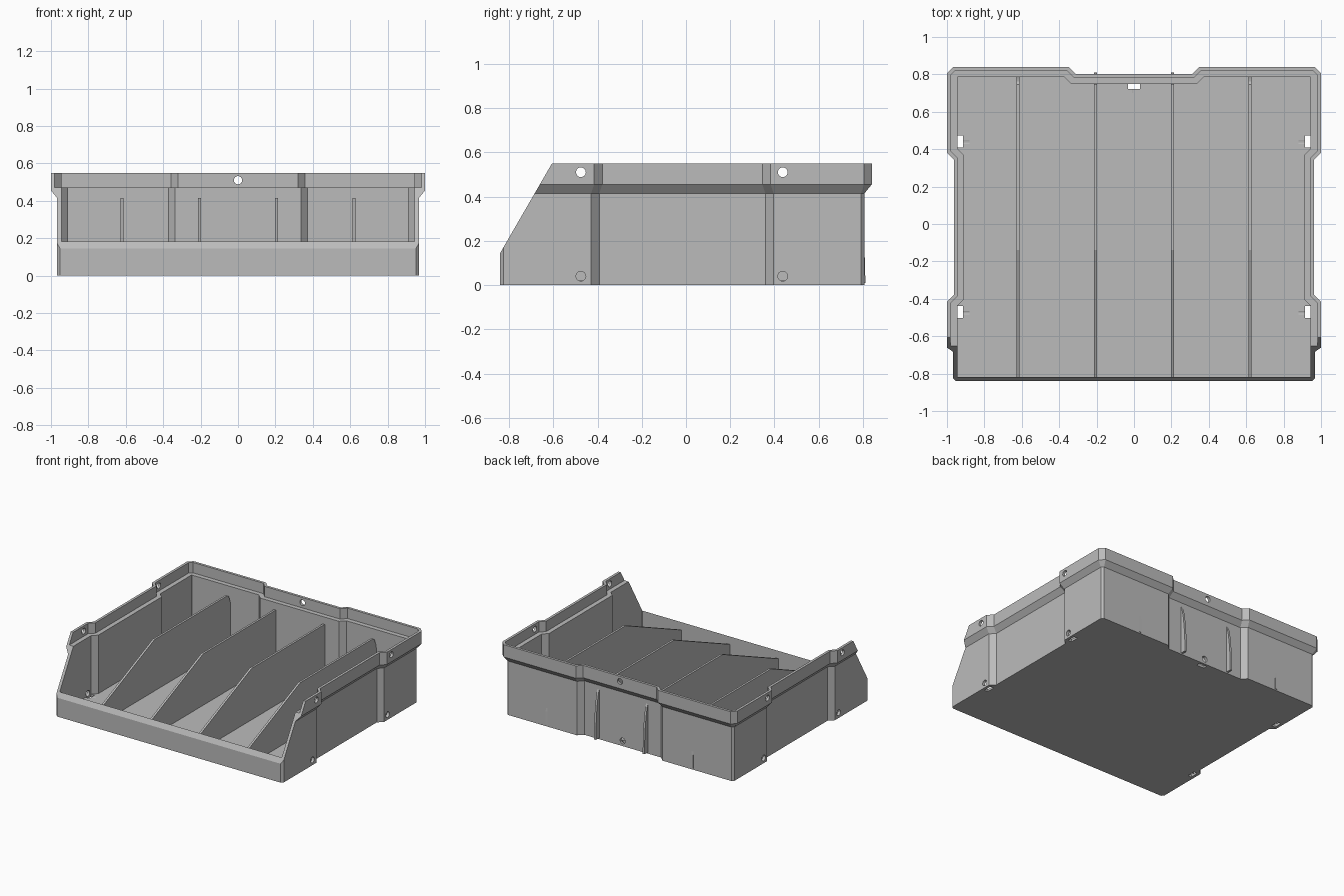
import bpy, bmesh, math
from mathutils import Vector, Matrix

cube = bpy.data.objects.get("Cube")
if cube:
    bpy.data.objects.remove(cube, do_unlink=True)

grey = bpy.data.materials.new("grey plastic")
grey.use_nodes = True
colour = (0.5, 0.5, 0.5, 1)
grey.diffuse_color = colour
grey.node_tree.nodes["Principled BSDF"].inputs["Base Color"].default_value = colour

FLOOR = 0.02
LIP_TOP = 0.55


def finish(name, bm):
    bmesh.ops.recalc_face_normals(bm, faces=bm.faces)
    mesh = bpy.data.meshes.new(name)
    bm.to_mesh(mesh)
    bm.free()
    mesh.materials.append(grey)
    obj = bpy.data.objects.new(name, mesh)
    bpy.context.collection.objects.link(obj)
    return obj


def side_prism(name, profile, x, width):
    """Extrude a (y, z) profile along x, centred on the given x."""
    bm = bmesh.new()
    face = bm.faces.new([bm.verts.new((x - width / 2, y, z)) for y, z in profile])
    moved = bmesh.ops.extrude_face_region(bm, geom=[face])["geom"]
    verts = [v for v in moved if isinstance(v, bmesh.types.BMVert)]
    bmesh.ops.translate(bm, verts=verts, vec=(width, 0, 0))
    return finish(name, bm)


def cut(target, cutter):
    mod = target.modifiers.new("cut", 'BOOLEAN')
    mod.operation = 'DIFFERENCE'
    mod.solver = 'EXACT'
    mod.object = cutter
    cutter.hide_render = True
    bpy.context.view_layer.objects.active = target
    bpy.ops.object.modifier_apply(modifier=mod.name)
    bpy.data.objects.remove(cutter, do_unlink=True)


def inset(points, d):
    """Mitred inward offset of a counter-clockwise outline."""
    result = []
    for i, p in enumerate(points):
        a = (p - points[i - 1]).normalized()
        b = (points[(i + 1) % len(points)] - p).normalized()
        na, nb = Vector((-a.y, a.x)), Vector((-b.y, b.x))
        result.append(p + (na + nb) * d / (1 + na.dot(nb)))
    return result


# Outline of the lip: chamfered corners, recessed sides and back
half = [(0.965, -0.873), (1, -0.838), (1, -0.415), (0.963, -0.378),
        (0.963, 0.345), (1, 0.382), (1, 0.805), (0.965, 0.84),
        (0.35, 0.84), (0.313, 0.803)]
outline = [Vector(p) for p in half + [(-x, y) for x, y in reversed(half)]]

# Tray body: outer wall, flare, lip, inner ledge, inner wall, floor
levels = [(0.033, 0), (0.033, 0.415), (0, 0.455), (0, LIP_TOP),
          (0.02, LIP_TOP), (0.02, 0.47), (0.055, 0.47), (0.055, FLOOR)]
bm = bmesh.new()
rings = [[bm.verts.new((p.x, p.y, z)) for p in inset(outline, d)] for d, z in levels]
for low, high in zip(rings, rings[1:]):
    for i in range(len(low)):
        bm.faces.new((low[i - 1], low[i], high[i], high[i - 1]))
bm.faces.new(rings[0])
bm.faces.new(rings[-1])
body = finish("tray_body", bm)

# Low open front with sloping side walls
cut(body, side_prism("front_cutter",
                     [(-1, 0.145), (-0.84, 0.145), (-0.519, 0.7), (-1, 0.7)], 0, 3))


def hole(centre, axis):
    bm = bmesh.new()
    bmesh.ops.create_cone(bm, cap_ends=True, segments=24, radius1=0.022,
                          radius2=0.022, depth=0.16,
                          matrix=Matrix.Translation(centre)
                          @ Matrix.Rotation(math.pi / 2, 4, axis))
    cut(body, finish("hole_cutter", bm))


def slot(centre, size):
    bm = bmesh.new()
    bmesh.ops.create_cube(bm, size=1, matrix=Matrix.Translation(centre)
                          @ Matrix.Diagonal((*size, 1)))
    cut(body, finish("slot_cutter", bm))


# Fixing holes in the walls and slots through the floor
for z in (0.04, 0.51):
    hole((0, 0.78, z), 'X')
    for side in (-1, 1):
        for y in (-0.475, 0.437):
            hole((side * 0.96, y, z), 'Y')
slot((0, 0.737, 0), (0.065, 0.03, 0.1))
for side in (-1, 1):
    for y in (-0.47, 0.442):
        slot((side * 0.93, y, 0), (0.03, 0.065, 0.1))

# Dividers with sloping fronts and curved rear edges
curve = [(0.745 + 0.066 * math.sin(t * math.pi / 12),
          0.01 + 0.405 * math.cos(t * math.pi / 12)) for t in range(7)]
divider_profile = [(-0.825, 0.01), (-0.825, 0.12), (-0.14, 0.415)] + curve
names = ("right_outer", "right_inner", "left_inner", "left_outer")
for name, x in zip(names, (-0.62, -0.207, 0.207, 0.62)):
    side_prism(name + "_divider", divider_profile, x, 0.016)
